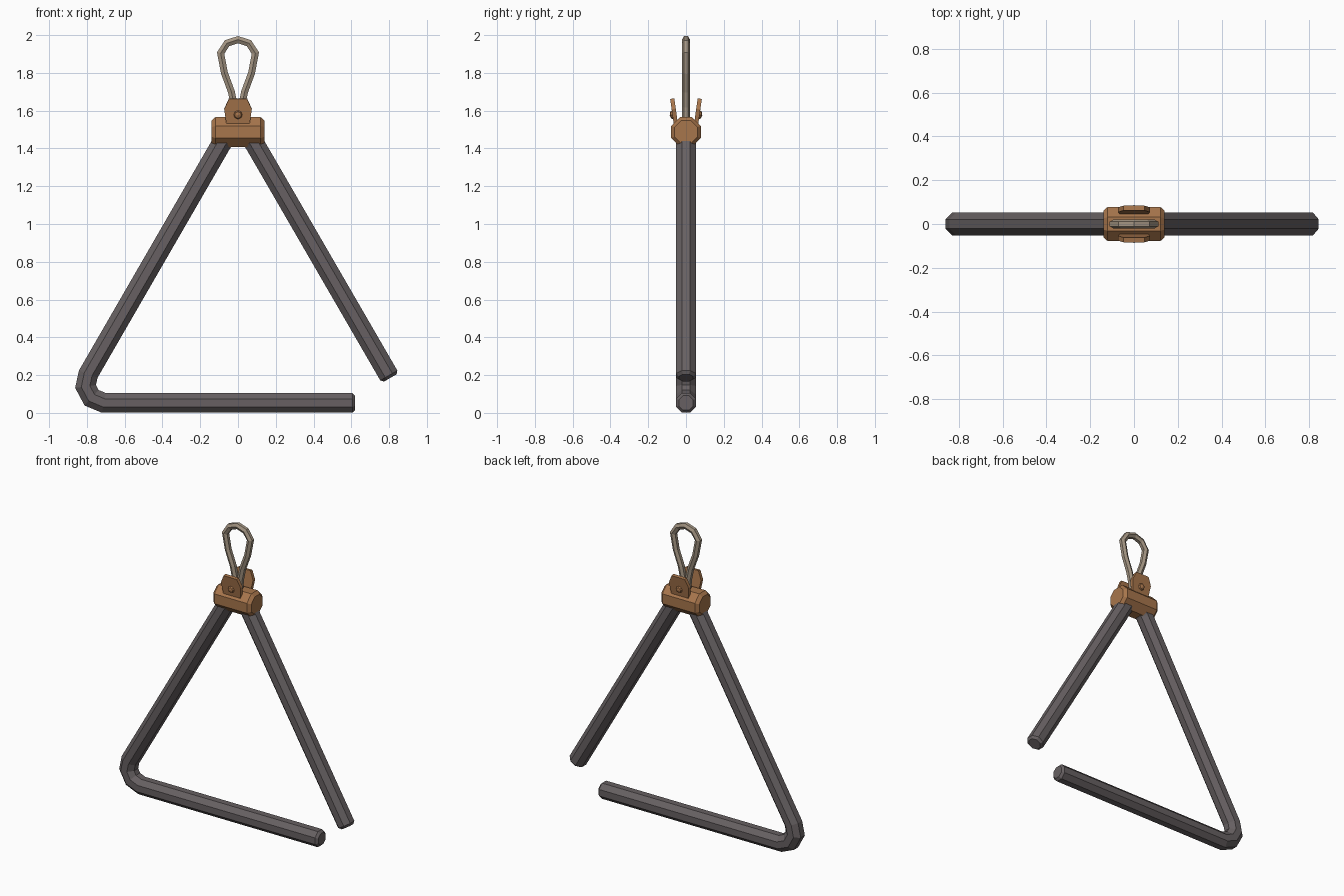
import bpy, bmesh
from math import sin, cos, pi, radians
from mathutils import Vector, Matrix

cube = bpy.data.objects.get("Cube")
if cube:
    bpy.data.objects.remove(cube)


def material(name, rgb):
    m = bpy.data.materials.new(name)
    m.use_nodes = True
    m.diffuse_color = (*rgb, 1)
    m.node_tree.nodes["Principled BSDF"].inputs["Base Color"].default_value = (*rgb, 1)
    return m


STEEL = material("dark steel", (0.135, 0.118, 0.122))
LEATHER = material("tan leather", (0.39, 0.18, 0.072))
CORD = material("beige cord", (0.37, 0.30, 0.225))


def finish(bm, name, mat):
    bmesh.ops.recalc_face_normals(bm, faces=bm.faces)
    mesh = bpy.data.meshes.new(name)
    bm.to_mesh(mesh)
    bm.free()
    mesh.materials.append(mat)
    ob = bpy.data.objects.new(name, mesh)
    bpy.context.collection.objects.link(ob)
    return ob


def sweep(name, points, radius, sides, mat, bevel=0.0):
    """Mitred polygonal tube along a path in the xz plane, with chamfered ends."""
    pts = [Vector((x, 0, z)) for x, z in points]
    radii = [radius] * len(pts)
    if bevel:
        start = pts[0] + (pts[1] - pts[0]).normalized() * bevel
        end = pts[-1] + (pts[-2] - pts[-1]).normalized() * bevel
        pts = [pts[0], start] + pts[1:-1] + [end, pts[-1]]
        radii = [radius - bevel] + [radius] * (len(pts) - 2) + [radius - bevel]
    bm = bmesh.new()
    rings = []
    for i, (p, r) in enumerate(zip(pts, radii)):
        a = (p - pts[max(i - 1, 0)]).normalized()
        b = (pts[min(i + 1, len(pts) - 1)] - p).normalized()
        t = (a + b).normalized()
        mitre = 1 / max(t.dot(b if b.length else a), 0.5)
        n = Vector((-t.z, 0, t.x))
        angles = [2 * pi * (k + 0.5) / sides for k in range(sides)]
        rings.append([bm.verts.new(p + n * cos(g) * r * mitre + Vector((0, sin(g) * r, 0)))
                      for g in angles])
    for lo, hi in zip(rings, rings[1:]):
        for k in range(sides):
            j = (k + 1) % sides
            bm.faces.new((lo[k], lo[j], hi[j], hi[k]))
    bm.faces.new(rings[0])
    bm.faces.new(rings[-1])
    return finish(bm, name, mat)


# Bent steel bar, open at the lower right corner
sweep("triangle_bar",
      [(0.62, 0.053), (-0.71, 0.053), (-0.775, 0.08), (-0.807, 0.14), (-0.793, 0.205),
       (-0.085, 1.43), (-0.045, 1.475), (0.045, 1.475), (0.085, 1.43), (0.806, 0.185)],
      0.0565, 8, STEEL, 0.015)

# Leather sleeve around the top bend
sweep("sleeve", [(-0.14, 1.487), (0.14, 1.487)], 0.085, 8, LEATHER, 0.02)

# Hanging cord loop
half = [(0.014, 1.53), (0.018, 1.62), (0.035, 1.70), (0.072, 1.80),
        (0.092, 1.905), (0.058, 1.957)]
sweep("cord_loop", [(-x, z) for x, z in half] + [(0, 1.976)] + half[::-1],
      0.021, 6, CORD)

# Splayed leather tabs with rivets, front and back
outline = [(0.06, -0.01), (0.073, 0.08), (0.048, 0.135)]
for side, label in ((-1, "front"), (1, "back")):
    place = Matrix.Translation((0, side * 0.054, 1.53)) @ Matrix.Rotation(radians(-8 * side), 4, "X")

    bm = bmesh.new()
    loop = outline + [(-x, z) for x, z in outline[::-1]]
    face = bm.faces.new([bm.verts.new((x, -0.011, z)) for x, z in loop])
    ext = bmesh.ops.extrude_face_region(bm, geom=[face])
    moved = [v for v in ext["geom"] if isinstance(v, bmesh.types.BMVert)]
    bmesh.ops.translate(bm, verts=moved, vec=(0, 0.022, 0))
    bm.transform(place)
    finish(bm, label + "_tab", LEATHER)

    bm = bmesh.new()
    bmesh.ops.create_uvsphere(bm, u_segments=8, v_segments=4, radius=0.025)
    bm.transform(place @ Matrix.Translation((0, side * 0.008, 0.05))
                 @ Matrix.Rotation(pi / 2, 4, "X") @ Matrix.Diagonal((1, 1, 0.7, 1)))
    finish(bm, label + "_rivet", LEATHER)
